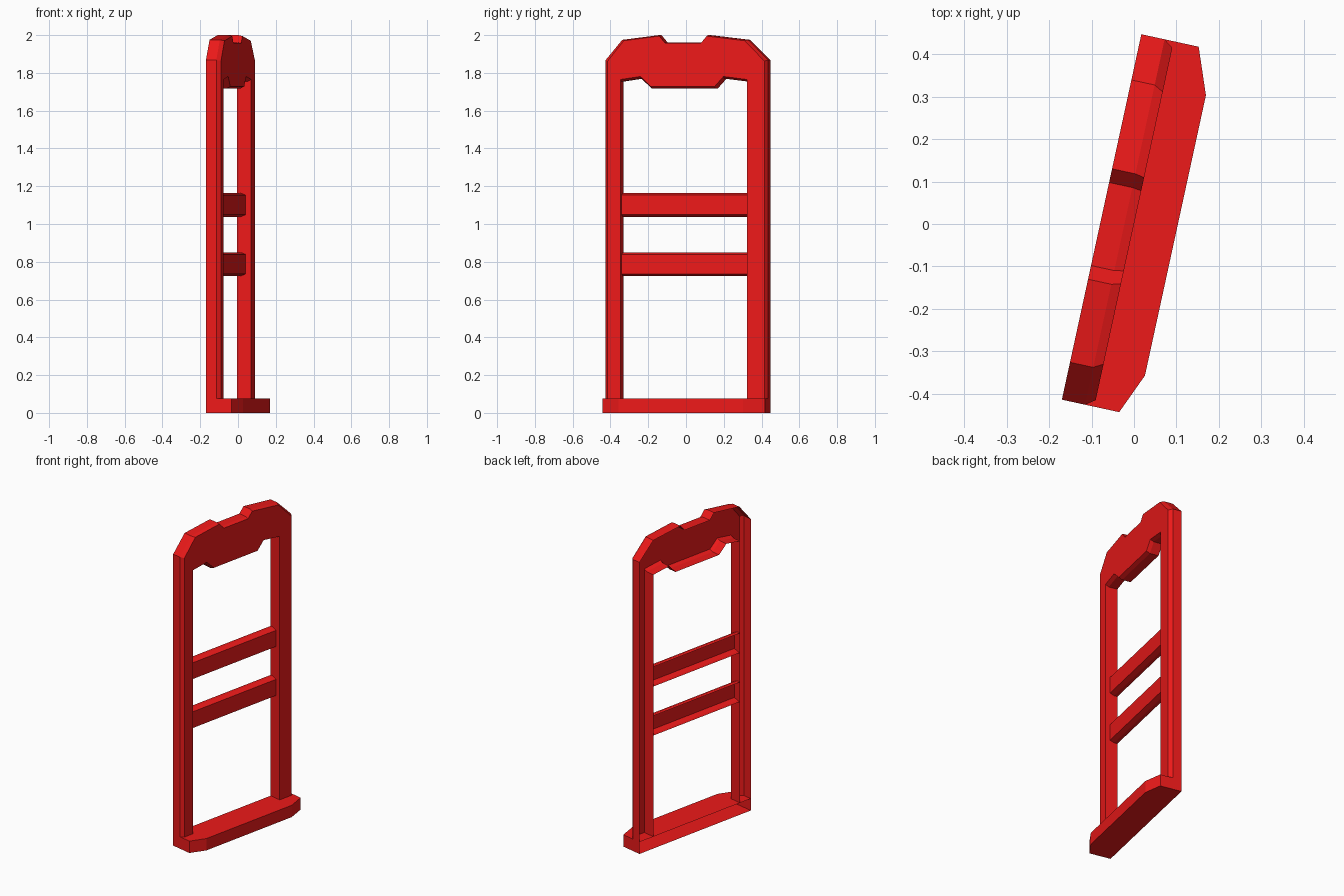
import bpy, bmesh, math

if "Cube" in bpy.data.objects:
    bpy.data.objects.remove(bpy.data.objects["Cube"])

TURN = math.radians(-12.27)   # whole truck is turned about z
BACK = -0.078                 # open rear plane; local x = depth, y = width

red = bpy.data.materials.new("red_paint")
red.diffuse_color = (0.85, 0.01, 0.01, 1)
red.use_nodes = True
red.node_tree.nodes["Principled BSDF"].inputs["Base Color"].default_value = red.diffuse_color


def shell(name, rings, closed, caps, outward):
    """Skin matching rings of points, cap chosen rings, leave the rest open."""
    bm = bmesh.new()
    loops = [[bm.verts.new(p) for p in ring] for ring in rings]
    for a, b in zip(loops, loops[1:]):
        n = len(a)
        for i in range(n if closed else n - 1):
            j = (i + 1) % n
            bm.faces.new((a[i], a[j], b[j], b[i]))
    for c in caps:
        bm.faces.new(loops[c])
    bmesh.ops.recalc_face_normals(bm, faces=bm.faces)
    # the widest face along the given axis must face outward
    axis = outward
    top = max(bm.faces, key=lambda f: (round(f.calc_center_median()[axis], 4), f.calc_area()))
    top.normal_update()
    if top.normal[axis] < 0:
        bmesh.ops.reverse_faces(bm, faces=bm.faces[:])
    mesh = bpy.data.meshes.new(name)
    bm.to_mesh(mesh)
    bm.free()
    mesh.materials.append(red)
    ob = bpy.data.objects.new(name, mesh)
    ob.rotation_euler.z = TURN
    bpy.context.collection.objects.link(ob)
    return ob


# Toe plate: chamfered front corners, open at the rear
plate = [(BACK, -0.44), (0.06, -0.44), (0.101, -0.343),
         (0.101, 0.332), (0.06, 0.44), (BACK, 0.44)]
shell("toe_plate", [[(x, y, z) for x, y in plate] for z in (0, 0.076)],
      False, (0, 1), 2)

# Frame: both posts and the shaped handle board as one hollow-backed shell
outer = [(-0.44, 0.076), (-0.44, 1.868), (-0.35, 1.975), (-0.15, 2.0),
         (-0.117, 1.962), (0.083, 1.962), (0.116, 2.0), (0.33, 1.975),
         (0.44, 1.868), (0.44, 0.076)]
inner = [(0.33, 0.076), (0.33, 1.754), (0.203, 1.77), (0.155, 1.717),
         (-0.19, 1.717), (-0.247, 1.77), (-0.355, 1.754), (-0.355, 0.076)]
rear = outer + inner
front = [(y * 0.964, z - 0.005 if z > 1 else z) for y, z in outer]
front += [(y, z + 0.011 if z > 1 else z) for y, z in inner]
shell("post_and_handle_frame",
      [[(x, y, z) for y, z in prof]
       for x, prof in ((BACK, rear), (-0.022, rear), (0, front))],
      True, (2,), 0)

# Cross bars: bevelled channels between the posts
for name, zc in (("upper_cross_bar", 1.101), ("lower_cross_bar", 0.787)):
    prof = [(BACK, -0.063), (-0.058, -0.063), (-0.03, -0.052),
            (-0.03, 0.052), (-0.058, 0.063), (BACK, 0.063)]
    shell(name, [[(x, y, zc + z) for x, z in prof] for y in (-0.355, 0.33)],
          False, (), 0)
